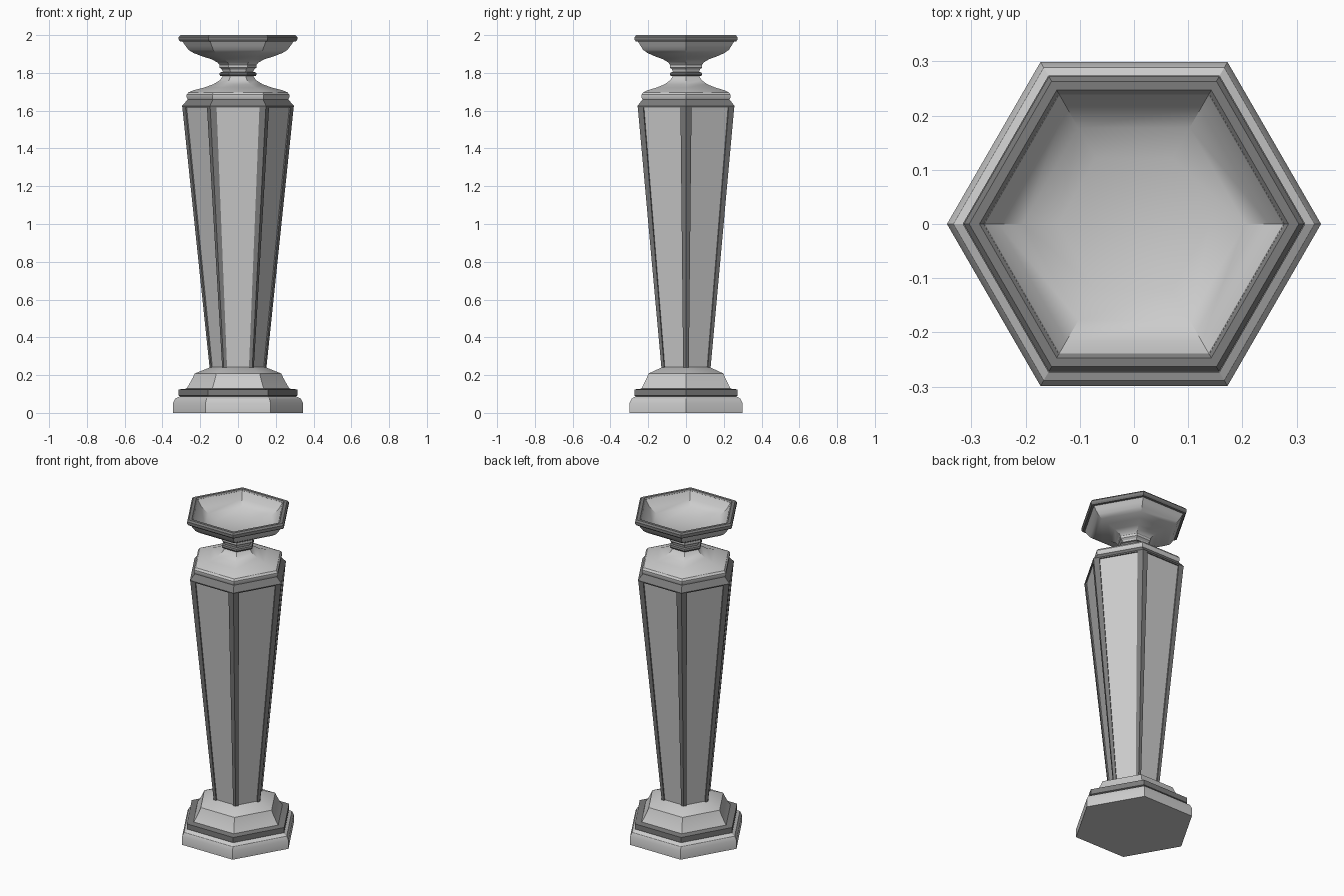
import bpy, bmesh
from math import cos, sin, pi
from mathutils import Vector

if "Cube" in bpy.data.objects:
    bpy.data.objects.remove(bpy.data.objects["Cube"])

dark = bpy.data.materials.new("dark_trim")
dark.diffuse_color = (0.2, 0.2, 0.2, 1)
dark.use_nodes = True
dark.node_tree.nodes["Principled BSDF"].inputs["Base Color"].default_value = dark.diffuse_color


def finish(name, bm, mat=None):
    bmesh.ops.recalc_face_normals(bm, faces=bm.faces)
    me = bpy.data.meshes.new(name)
    bm.to_mesh(me)
    bm.free()
    ob = bpy.data.objects.new(name, me)
    bpy.context.collection.objects.link(ob)
    if mat:
        me.materials.append(mat)
    bpy.ops.object.select_all(action='DESELECT')
    ob.select_set(True)
    bpy.context.view_layer.objects.active = ob
    bpy.ops.object.shade_smooth_by_angle(angle=0.5)
    return ob


def hexagon(r, z):
    return [Vector((r * cos(i * pi / 3), r * sin(i * pi / 3), z)) for i in range(6)]


def loft(bm, rings, start=False, end=False, closed=False):
    vs = [[bm.verts.new(p) for p in ring] for ring in rings]
    pairs = list(zip(vs, vs[1:])) + ([(vs[-1], vs[0])] if closed else [])
    faces = []
    for a, b in pairs:
        n = len(a)
        faces += [bm.faces.new((a[i], a[(i + 1) % n], b[(i + 1) % n], b[i])) for i in range(n)]
    if start:
        bm.faces.new(vs[0])
    if end:
        bm.faces.new(vs[-1])
    return faces


def hex_lathe(name, profile, start=False, end=False, closed=False, mat=None):
    bm = bmesh.new()
    loft(bm, [hexagon(r, z) for r, z in profile], start, end, closed)
    return finish(name, bm, mat)


# Stepped base
hex_lathe("base_plinth", [(.345, 0), (.345, .052), (.333, .075), (.308, .088)], start=True)
hex_lathe("base_band", [(.308, .088), (.316, .092), (.316, .124), (.275, .128)], mat=dark)
hex_lathe("base_top", [(.275, .126), (.262, .145), (.24, .185), (.23, .208), (.145, .242)], end=True)

# Tapered shaft: corner strips standing proud of six recessed panels
def shaft_ring(r, z, depth=.007):
    pts, h = [], hexagon(r, z)
    for i in range(6):
        a, b = h[i], h[(i + 1) % 6]
        mid = (a + b) / 2
        inward = -Vector((mid.x, mid.y, 0)).normalized() * depth
        p, q = a.lerp(b, .115), a.lerp(b, .885)
        pts += [a, p, p + inward, q + inward, q]
    return pts


bm = bmesh.new()
faces = loft(bm, [shaft_ring(.15, .235), shaft_ring(.295, 1.62)], True, True)
for i, f in enumerate(faces):
    f.material_index = 0 if i % 5 == 2 else 1
shaft = finish("shaft", bm)
light = bpy.data.materials.new("grey")
light.diffuse_color = (.8, .8, .8, 1)
light.use_nodes = True
light.node_tree.nodes["Principled BSDF"].inputs["Base Color"].default_value = light.diffuse_color
shaft.data.materials.append(light)
shaft.data.materials.append(dark)

# Capital above the shaft
hex_lathe("capital_band", [(.295, 1.618), (.297, 1.625), (.265, 1.66)], start=True, mat=dark)
hex_lathe("capital", [(.265, 1.658), (.272, 1.67), (.272, 1.685), (.262, 1.697), (.235, 1.708),
                      (.18, 1.722), (.13, 1.74), (.095, 1.762), (.08, 1.785)])

# Neck bead
hex_lathe("neck_bead", [(.075, 1.782), (.095, 1.785), (.099, 1.793), (.095, 1.802), (.08, 1.806)], mat=dark)

# Bowl, outside then inside
hex_lathe("bowl", [(.08, 1.804), (.085, 1.818), (.098, 1.828), (.098, 1.842), (.108, 1.855),
                   (.14, 1.872), (.19, 1.888), (.235, 1.905), (.262, 1.922), (.278, 1.943), (.295, 1.968),
                   (.277, 1.995), (.25, 1.955), (.205, 1.925), (.14, 1.90)], end=True)

# Bowl rim
hex_lathe("bowl_rim", [(.29, 1.965), (.307, 1.967), (.314, 1.976), (.314, 1.99), (.304, 2.0),
                       (.285, 2.0), (.275, 1.993)], closed=True, mat=dark)
